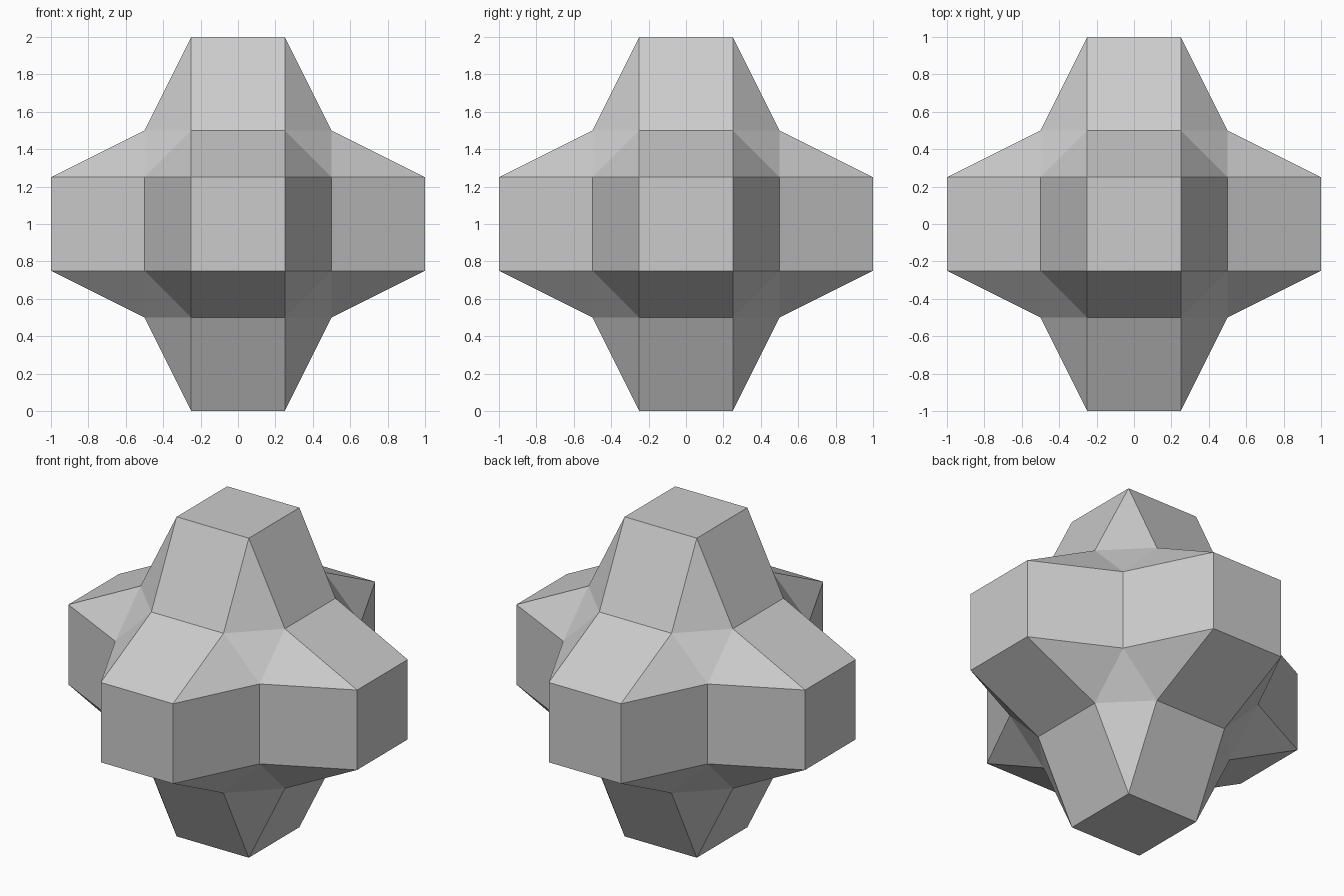
import bpy, bmesh
from itertools import product
from mathutils import Vector

if "Cube" in bpy.data.objects:
    bpy.data.objects.remove(bpy.data.objects["Cube"])

TIP, CAP, MID = 1.0, 0.25, 0.5   # arm length, cap half width, valley distance
bm = bmesh.new()


def point(i, a, j, b, k, c):
    """Point with value a on axis i, b on axis j, c on axis k."""
    v = Vector((0, 0, 1))
    v[i] += a
    v[j] += b
    v[k] += c
    return v


def face(points):
    """Add a face, turned to point away from the centre."""
    f = bm.faces.new([bm.verts.new(p) for p in points])
    f.normal_update()
    if f.normal.dot(f.calc_center_median() - Vector((0, 0, 1))) < 0:
        f.normal_flip()


# Six arms: a square cap with four sloping sides running into the valleys
for i, s in product(range(3), (-1, 1)):
    j, k = (i + 1) % 3, (i + 2) % 3
    face([point(i, s * TIP, j, u * CAP, k, v * CAP)
          for u, v in ((-1, -1), (1, -1), (1, 1), (-1, 1))])
    for (p, q), t in product(((j, k), (k, j)), (-1, 1)):
        face([point(i, s * TIP, p, t * CAP, q, -CAP),
              point(i, s * TIP, p, t * CAP, q, CAP),
              point(i, s * MID, p, t * MID, q, CAP),
              point(i, s * MID, p, t * MID, q, -CAP)])

# Eight corners: a centre triangle and three triangles reaching to the caps
for s in product((-1, 1), repeat=3):
    def corner(vals):
        return point(0, s[0] * vals[0], 1, s[1] * vals[1], 2, s[2] * vals[2])
    inner = [corner([CAP if n == i else MID for n in range(3)]) for i in range(3)]
    face(inner)
    for i in range(3):
        tip = corner([TIP if n == i else CAP for n in range(3)])
        face([tip, inner[(i + 1) % 3], inner[(i + 2) % 3]])

# Weld the shared points into one closed shell
bmesh.ops.remove_doubles(bm, verts=bm.verts[:], dist=0.001)
bmesh.ops.recalc_face_normals(bm, faces=bm.faces[:])

mesh = bpy.data.meshes.new("six_armed_block")
bm.to_mesh(mesh)
bm.free()
bpy.context.collection.objects.link(bpy.data.objects.new("six_armed_block", mesh))
